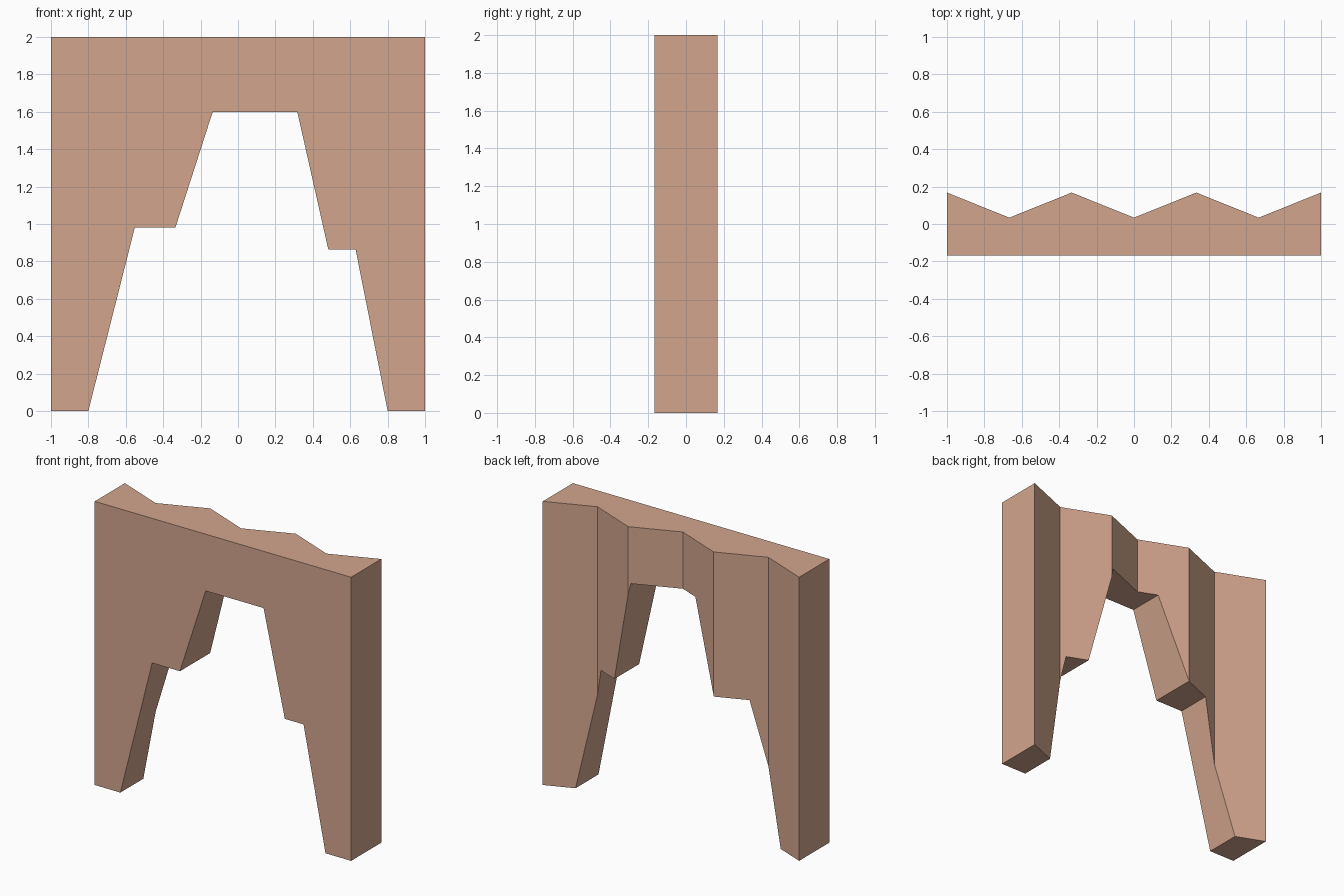
import bpy, bmesh
from mathutils import Vector

if "Cube" in bpy.data.objects:
    bpy.data.objects.remove(bpy.data.objects["Cube"])


def prism(name, points, direction):
    """Extrude a flat outline along a direction into a closed solid."""
    bm = bmesh.new()
    face = bm.faces.new([bm.verts.new(p) for p in points])
    new = bmesh.ops.extrude_face_region(bm, geom=[face])["geom"]
    verts = [g for g in new if isinstance(g, bmesh.types.BMVert)]
    bmesh.ops.translate(bm, verts=verts, vec=Vector(direction))
    bmesh.ops.recalc_face_normals(bm, faces=bm.faces)
    mesh = bpy.data.meshes.new(name)
    bm.to_mesh(mesh)
    bm.free()
    obj = bpy.data.objects.new(name, mesh)
    bpy.context.collection.objects.link(obj)
    return obj


# Wall: flat front, zigzag back with alternating ridges and valleys
FRONT, RIDGE, VALLEY = -0.168, 0.168, 0.034
zigzag = [(1 - i / 3, VALLEY if i % 2 else RIDGE, 0) for i in range(7)]
wall = prism("archway_wall", [(-1, FRONT, 0), (1, FRONT, 0)] + zigzag, (0, 0, 2))

# Stepped opening, continued a little below the ground for a clean cut
opening = [(-0.8255, -0.1), (-0.552, 0.98), (-0.335, 0.98), (-0.135, 1.6),
           (0.317, 1.6), (0.483, 0.863), (0.629, 0.863), (0.82, -0.1)]
cutter = prism("opening_cutter", [(x, -0.5, z) for x, z in opening], (0, 1, 0))
cutter.hide_render = True

cut = wall.modifiers.new("opening", "BOOLEAN")
cut.operation = "DIFFERENCE"
cut.solver = "EXACT"
cut.object = cutter
bpy.context.view_layer.objects.active = wall
wall.select_set(True)
bpy.ops.object.modifier_apply(modifier=cut.name)
bpy.data.objects.remove(cutter, do_unlink=True)

# Clay colour
clay = bpy.data.materials.new("clay")
clay.diffuse_color = (0.65, 0.38, 0.27, 1)
clay.use_nodes = True
clay.node_tree.nodes["Principled BSDF"].inputs["Base Color"].default_value = clay.diffuse_color
wall.data.materials.clear()
wall.data.materials.append(clay)
